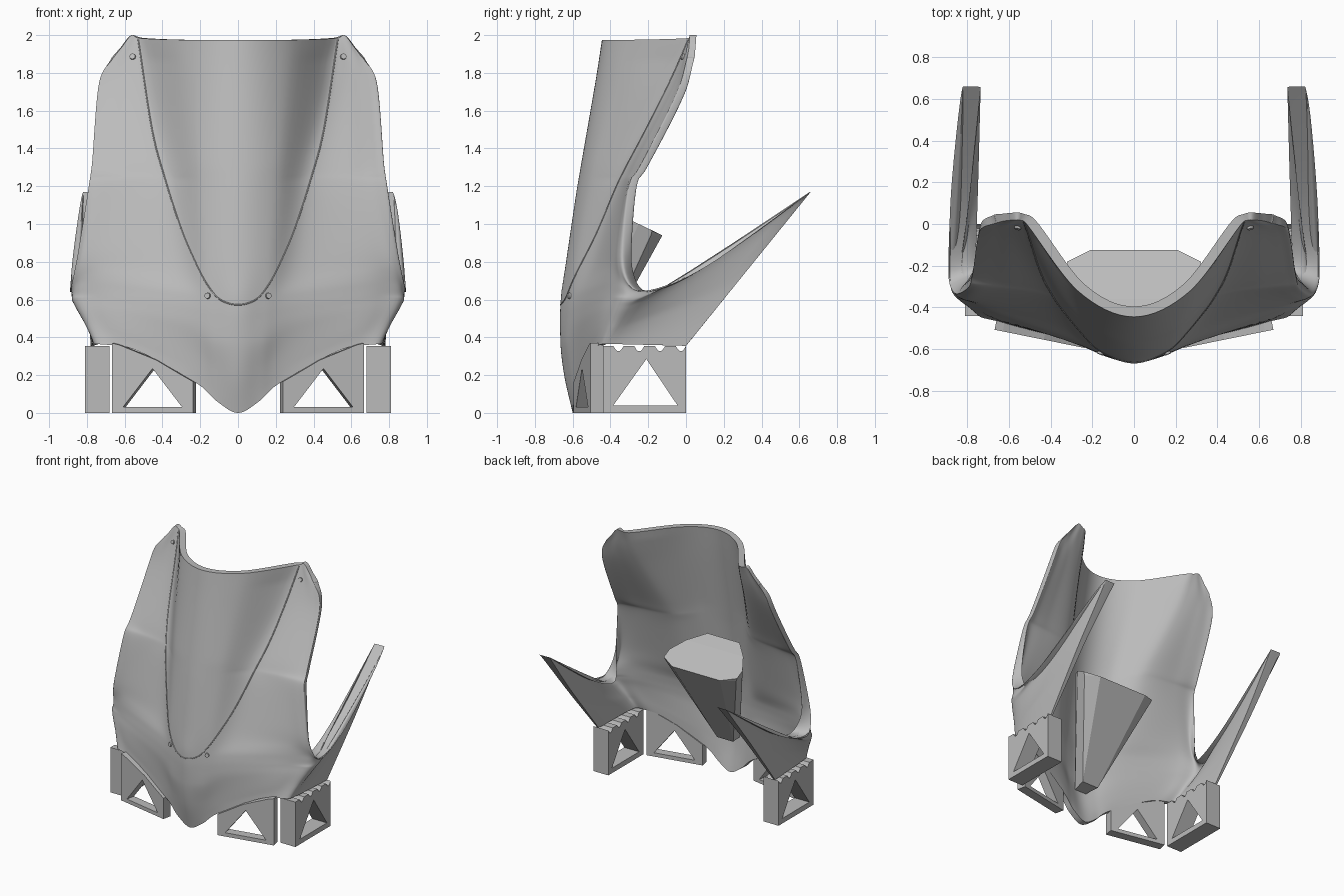
import bpy, bmesh, math
from mathutils import Matrix, Vector
from mathutils.bvhtree import BVHTree

cube = bpy.data.objects.get("Cube")
if cube:
    bpy.data.objects.remove(cube, do_unlink=True)

grey = bpy.data.materials.new("light grey plastic")
grey.use_nodes = True
grey.diffuse_color = (0.5, 0.5, 0.5, 1)
grey.node_tree.nodes["Principled BSDF"].inputs["Base Color"].default_value = grey.diffuse_color


def add_object(name, data):
    obj = bpy.data.objects.new(name, data)
    bpy.context.collection.objects.link(obj)
    data.materials.clear()
    data.materials.append(grey)
    return obj


def add_bmesh(name, bm):
    mesh = bpy.data.meshes.new(name)
    bm.to_mesh(mesh)
    bm.free()
    return add_object(name, mesh)


def tangent(before, here, after):
    # average slope, limited so the curve never overshoots
    out = []
    for p, q, r in zip(before, here, after):
        a, b = q - p, r - q
        limit = min(abs(a + b) / 2, 2 * abs(a), 2 * abs(b))
        out.append(math.copysign(limit, a) if a * b > 0 else 0)
    return Vector(out)


def spline(points, steps):
    """Smooth path through the points, with the given steps per span."""
    pts = [Vector(p) for p in points]
    ext = [2 * pts[0] - pts[1]] + pts + [2 * pts[-1] - pts[-2]]
    tan = [tangent(*ext[i:i + 3]) for i in range(len(pts))]
    path = []
    for i in range(len(pts) - 1):
        for k in range(steps):
            t = k / steps
            s = 1 - t
            path.append(pts[i] * (1 + 2 * t) * s * s + tan[i] * t * s * s
                        + pts[i + 1] * (3 - 2 * t) * t * t - tan[i + 1] * t * t * s)
    return path + [pts[-1]]


def mirrored(half):
    """Left-to-right path from its centre point and left half."""
    half = [Vector(p) for p in half]
    return [Vector((-p.x, p.y, p.z)) for p in half[:0:-1]] + half


# Fairing sections from the centre line out to the free edge, bottom to top.
# The lower ones run back along the side wings.
lower = [
    [(0, -.60, 0), (.11, -.595, .06), (.24, -.57, .17), (.62, -.475, .355), (.76, -.42, .365), (.78, 0, .355)],
    [(0, -.645, .2), (.115, -.62, .23), (.265, -.57, .32), (.69, -.445, .46), (.81, -.35, .47), (.805, .32, .75)],
    [(0, -.665, .38), (.12, -.64, .39), (.29, -.57, .45), (.73, -.42, .55), (.86, -.30, .56), (.82, .66, 1.17)],
    [(0, -.667, .5), (.13, -.635, .5), (.30, -.565, .54), (.74, -.405, .61), (.88, -.28, .61), (.88, .10, .77)],
    [(0, -.663, .6), (.14, -.625, .6), (.31, -.55, .63), (.745, -.395, .68), (.865, -.32, .67), (.89, -.23, .64)],
]
upper = [
    [(0, -.635, .8), (.16, -.595, .8), (.34, -.485, .8), (.72, -.385, .83), (.82, -.36, .83), (.85, -.335, .83)],
    [(0, -.575, 1.2), (.19, -.52, 1.2), (.37, -.37, 1.2), (.62, -.32, 1.2), (.74, -.31, 1.2), (.79, -.30, 1.2)],
    [(0, -.558, 1.3), (.20, -.50, 1.3), (.39, -.325, 1.3), (.62, -.275, 1.3), (.73, -.255, 1.3), (.775, -.245, 1.3)],
    [(0, -.48, 1.75), (.25, -.38, 1.75), (.50, -.085, 1.75), (.62, -.05, 1.75), (.69, -.035, 1.75), (.735, -.025, 1.75)],
    [(0, -.445, 1.975), (.27, -.32, 1.975), (.53, .015, 1.985), (.56, .02, 2.0), (.62, .015, 1.93), (.66, .005, 1.88)],
]
rim_depth = [.015, .04, .085, .13, .13, .06, .04, .04, .04, .04]
skin_depth = [.05, .045, .04, .035, .035]


def inward(before, after, depth):
    d = after - before
    return Vector((-d.y, d.x, 0)).normalized() * depth


def closed_section(half, depth):
    """Outer skin, rim, inner skin and the other rim as one loop."""
    outer = mirrored(half)
    inner_half = [p + inward(a, b, d)
                  for a, p, b, d in zip(outer[4:], outer[5:], outer[6:], skin_depth)]
    rim = outer[-1] + inward(outer[-2], outer[-1], depth)
    return outer + mirrored(inner_half + [rim])[::-1] + outer[:1]


# Loft the closed sections into one shell
rows = [closed_section(h, d) for h, d in zip(lower + upper, rim_depth)]
columns = [spline([r[j] for r in rows], 9) for j in range(len(rows[0]))]
steps = 8
grid = [spline(r, steps) for r in zip(*columns)]
bm = bmesh.new()
verts = [[bm.verts.new(p) for p in r[:-1]] for r in grid]
count = len(verts[0])
for a, b in zip(verts, verts[1:]):
    for j in range(count):
        n = (j + 1) % count
        bm.faces.new((a[j], a[n], b[n], b[j]))
span = 10 * steps
for ring in (verts[0], verts[-1]):
    last = count - steps
    for k in range(span):
        bm.faces.new((ring[k], ring[k + 1], ring[last - k - 1], ring[last - k]))
    bm.faces.new(ring[span:span + steps + 1])
    bm.faces.new(ring[last:] + ring[:1])
bmesh.ops.recalc_face_normals(bm, faces=bm.faces)
bm.normal_update()
skin = BVHTree.FromBMesh(bm)
shell = add_bmesh("fairing_shell", bm)
bpy.ops.object.select_all(action='DESELECT')
shell.select_set(True)
bpy.context.view_layer.objects.active = shell
bpy.ops.object.shade_smooth_by_angle(angle=math.radians(45))


def on_skin(x, z):
    hit, normal, _, _ = skin.ray_cast(Vector((x, -2, z)), Vector((0, 1, 0)))
    return hit, normal


# Windscreen seam: a fine bead following the skin
outline = spline(mirrored([(0, 0, .572), (.09, 0, .597), (.17, 0, .69), (.25, 0, .85),
                           (.31, 0, 1.0), (.385, 0, 1.235), (.455, 0, 1.5),
                           (.528, 0, 1.975)]), 10)
hits = [h for h in (on_skin(p.x, p.z)[0] for p in outline) if h]
curve = bpy.data.curves.new("windscreen_seam", 'CURVE')
curve.dimensions = '3D'
curve.bevel_depth = .004
curve.bevel_resolution = 1
bead = curve.splines.new('POLY')
bead.points.add(len(hits) - 1)
for point, h in zip(bead.points, hits):
    point.co = (*h, 1)
add_object("windscreen_seam", curve)

# Screws holding the windscreen
for sign, label in ((1, "left"), (-1, "right")):
    for x, z, place in ((.557, 1.885, "upper"), (.16, .62, "lower")):
        hit, normal = on_skin(sign * x, z)
        bm = bmesh.new()
        turn = normal.to_track_quat('Z', 'Y').to_matrix().to_4x4()
        bmesh.ops.create_cone(bm, cap_ends=True, segments=16, radius1=.018,
                              radius2=.015, depth=.02,
                              matrix=Matrix.Translation(hit) @ turn)
        add_bmesh(f"{label}_{place}_screw", bm)

# Instrument housing: faceted wedge tapering down to the nose
bm = bmesh.new()
half = [(.21, -.125, .94), (.32, -.18, .965), (.32, -.25, 1.0), (.25, -.36, 1.05),
        (.14, -.47, 1.09), (.31, -.185, .94), (.07, -.49, .28), (.05, -.60, .27)]
for x, y, z in half:
    for sign in (1, -1):
        bm.verts.new((sign * x, y, z))
bmesh.ops.convex_hull(bm, input=bm.verts)
bmesh.ops.dissolve_limit(bm, angle_limit=.05, verts=bm.verts, edges=bm.edges)
add_bmesh("instrument_housing", bm)


def plate(name, loops, thickness, matrix):
    """Flat plate cut from an outline and a hole, plus its mirror image."""
    flat = bpy.data.curves.new(name, 'CURVE')
    flat.dimensions = '2D'
    flat.fill_mode = 'BOTH'
    flat.extrude = thickness / 2
    for loop in loops:
        s = flat.splines.new('POLY')
        s.points.add(len(loop) - 1)
        for point, (u, v) in zip(s.points, loop):
            point.co = (u, v, 0, 1)
        s.use_cyclic_u = True
    temp = bpy.data.objects.new(name, flat)
    bpy.context.collection.objects.link(temp)
    bpy.context.view_layer.update()
    solid = temp.evaluated_get(bpy.context.evaluated_depsgraph_get())
    for sign, label in ((1, "left"), (-1, "right")):
        mesh = bpy.data.meshes.new_from_object(solid)
        mesh.transform(Matrix.Scale(sign, 4, (1, 0, 0)) @ matrix)
        if sign < 0:
            mesh.flip_normals()
        mesh.shade_flat()
        add_object(f"{label}_{name}", mesh)
    bpy.data.objects.remove(temp, do_unlink=True)


# Front stands, with sloping tops under the lower edge
plate("front_stand",
      [[(0, 0), (.44, 0), (.44, .37), (.40, .36), (.20, .28), (.08, .21), (0, .165)],
       [(.06, .03), (.38, .03), (.22, .235)]], .07,
      Matrix.Translation((.23, -.56, 0)) @ Matrix.Rotation(.2, 4, 'Z')
      @ Matrix.Rotation(math.pi / 2, 4, 'X'))

# Rear stands, with scalloped tops under the wings
scallops = [(-.44 * k / 40, .355 - .03 * max(0, math.sin(k / 40 * math.tau * 4)))
            for k in range(41)]
to_side = Matrix(((0, 0, 1, .745), (1, 0, 0, 0), (0, 1, 0, 0), (0, 0, 0, 1)))
plate("rear_stand",
      [[(-.44, 0), (0, 0)] + scallops, [(-.385, .04), (-.045, .04), (-.21, .285)]],
      .13, to_side)
